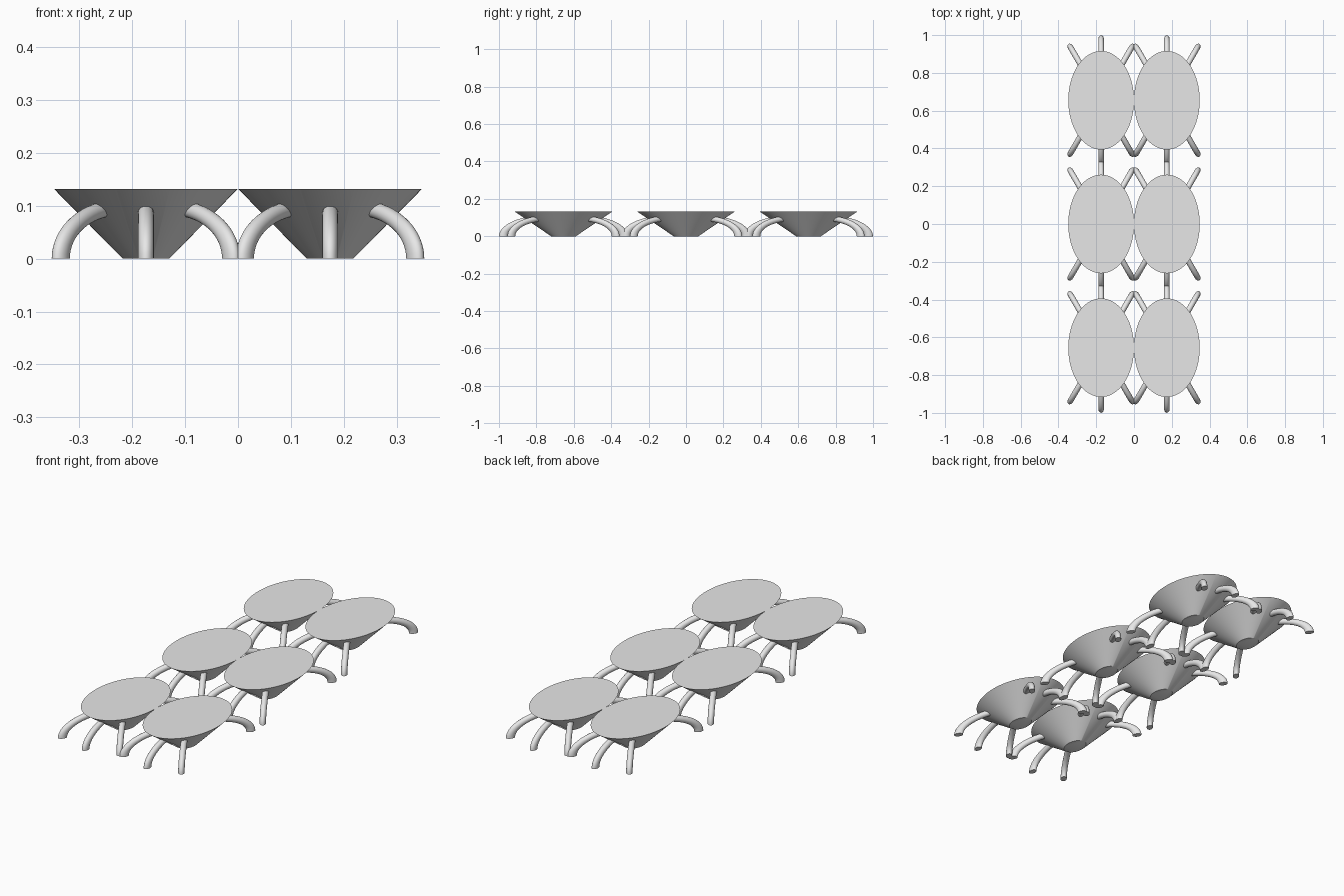
import bpy, bmesh
from math import sin, cos, pi, radians
from mathutils import Matrix

cube = bpy.data.objects.get("Cube")
if cube:
    bpy.data.objects.remove(cube, do_unlink=True)

# One plain grey for everything
grey = bpy.data.materials.new("plain_grey")
grey.use_nodes = True
colour = (0.8, 0.8, 0.8, 1)
grey.diffuse_color = colour
grey.node_tree.nodes["Principled BSDF"].inputs["Base Color"].default_value = colour

HEIGHT = 0.132
STRETCH = 1.5           # oval length over width


def finish(bm, name):
    """Turn a bmesh into a smooth mesh with sharp rims."""
    bmesh.ops.recalc_face_normals(bm, faces=bm.faces)
    mesh = bpy.data.meshes.new(name)
    bm.to_mesh(mesh)
    bm.free()
    mesh.materials.append(grey)
    mesh.shade_smooth()
    mesh.set_sharp_from_angle(angle=radians(35))
    return mesh


def place(mesh, name, x, y, angle=0):
    obj = bpy.data.objects.new(name, mesh)
    obj.location = (x, y, 0)
    obj.rotation_euler.z = angle
    bpy.context.collection.objects.link(obj)


def oval_body():
    """Solid oval cone, wide at the top."""
    bm = bmesh.new()
    bmesh.ops.create_cone(bm, cap_ends=True, segments=96, radius1=0.044,
                          radius2=0.174, depth=HEIGHT)
    bmesh.ops.transform(bm, verts=bm.verts,
                        matrix=Matrix.Translation((0, 0, HEIGHT / 2))
                        @ Matrix.Diagonal((1, STRETCH, 1, 1)))
    return finish(bm, "oval_body")


def curved_leg(steps=16, sides=20, start=0.104, reach=0.218, rise=0.096, thick=0.015):
    """Arched tube along +x, from a flat foot up into the body."""
    bm = bmesh.new()
    rings = []
    for i in range(steps + 1):
        t = radians(84) * i / steps
        ring = []
        for j in range(sides):
            a = 2 * pi * j / sides
            out = thick * cos(a)
            ring.append(bm.verts.new((start + (reach + STRETCH * out) * cos(t),
                                      thick * sin(a), (rise + out) * sin(t))))
        rings.append(ring)
    for low, high in zip(rings, rings[1:]):
        for j in range(sides):
            k = (j + 1) % sides
            bm.faces.new((low[j], low[k], high[k], high[j]))
    bm.faces.new(rings[0])
    bm.faces.new(rings[-1])
    return finish(bm, "curved_leg")


body, leg = oval_body(), curved_leg()

# Two columns of three oval bodies, three legs at each end of each body
for column, x in (("right", -0.174), ("left", 0.174)):
    for row, y in (("front", -0.655), ("middle", 0), ("back", 0.655)):
        place(body, f"{row}_{column}_body", x, y)
        for angle in (60, 90, 120, 240, 270, 300):
            place(leg, f"{row}_{column}_leg_{angle}", x, y, radians(angle))
